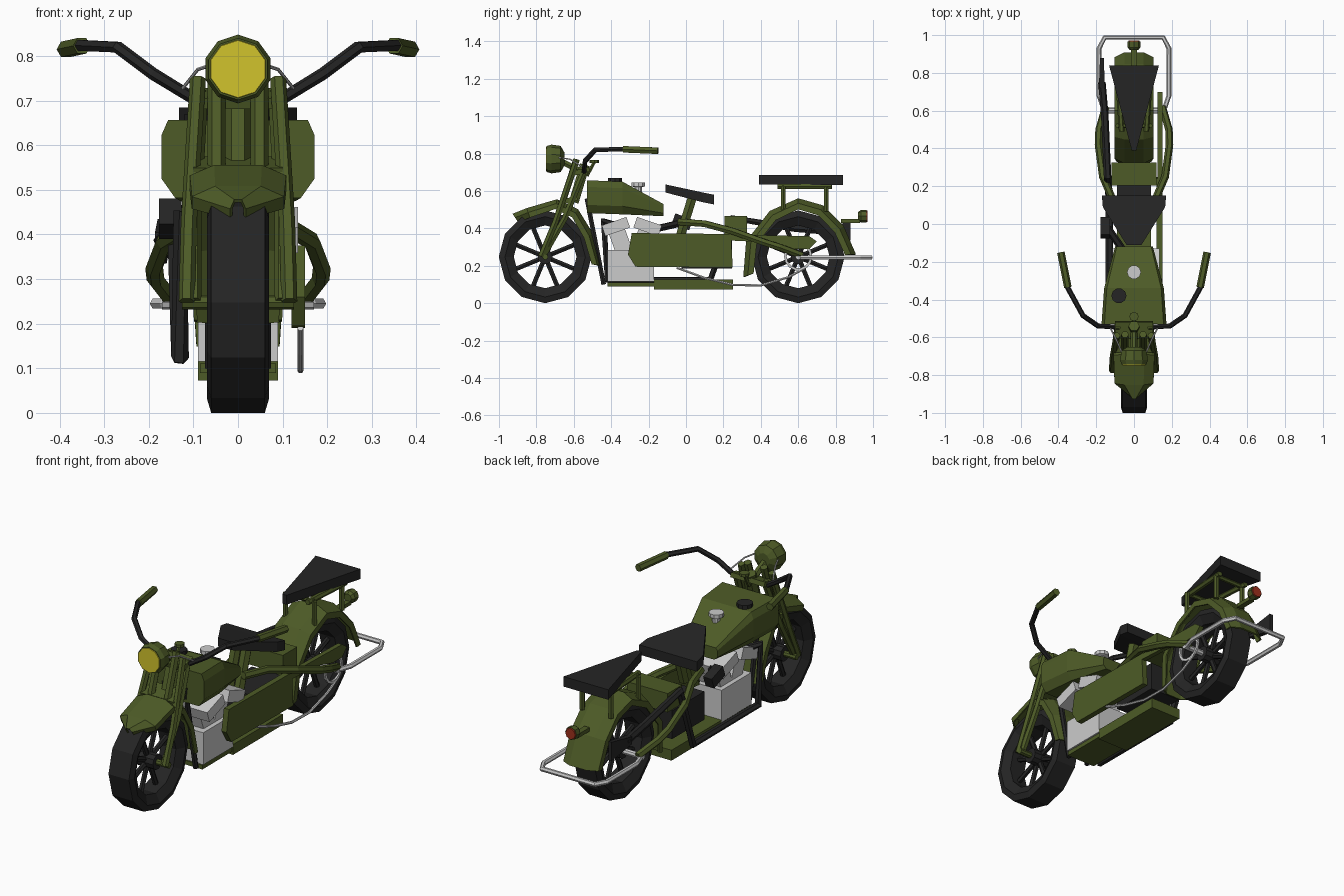
import bpy, bmesh
from math import sin, cos, pi, radians
from mathutils import Vector, Matrix

if "Cube" in bpy.data.objects:
    bpy.data.objects.remove(bpy.data.objects["Cube"])


def material(name, rgb):
    m = bpy.data.materials.new(name)
    m.diffuse_color = (*rgb, 1)
    m.use_nodes = True
    m.node_tree.nodes["Principled BSDF"].inputs["Base Color"].default_value = m.diffuse_color
    return m


GREEN = material("olive_paint", (0.075, 0.105, 0.02))
DARK = material("black", (0.018, 0.018, 0.018))
YELLOW = material("lamp_yellow", (0.64, 0.55, 0.025))
RED = material("lamp_red", (0.35, 0.03, 0.012))


def finish(name, bm, mat):
    bmesh.ops.recalc_face_normals(bm, faces=bm.faces)
    me = bpy.data.meshes.new(name)
    bm.to_mesh(me)
    bm.free()
    ob = bpy.data.objects.new(name, me)
    bpy.context.collection.objects.link(ob)
    if mat:
        me.materials.append(mat)
    return ob


def loft(name, rings, mat=None, closed=True, caps=True, loop=False):
    """Skin a sequence of equal-length point rings."""
    bm = bmesh.new()
    vs = [[bm.verts.new(p) for p in r] for r in rings]
    n = len(rings[0])
    for a, b in zip(vs, vs[1:] + (vs[:1] if loop else [])):
        for i in range(n if closed else n - 1):
            j = (i + 1) % n
            bm.faces.new((a[i], a[j], b[j], b[i]))
    if closed and caps and not loop:
        bm.faces.new(vs[0])
        bm.faces.new(vs[-1])
    return finish(name, bm, mat)


def lathe(name, c, profile, axis, sides, mat=None, loop=False, start=0.0):
    """Turn (offset, radius) pairs around an axis through c."""
    def pt(t, r, a):
        u, v = r * cos(a), r * sin(a)
        d = {'X': (t, u, v), 'Y': (u, t, v), 'Z': (u, v, t)}[axis]
        return Vector(c) + Vector(d)
    rings = [[pt(t, r, start + 2 * pi * i / sides) for i in range(sides)] for t, r in profile]
    return loft(name, rings, mat, loop=loop)


def box(name, c, size, mat=None, tilt=0):
    bm = bmesh.new()
    bmesh.ops.create_cube(bm, size=1, matrix=Matrix.Translation(c)
                          @ Matrix.Rotation(radians(tilt), 4, 'X') @ Matrix.Diagonal((*size, 1)))
    return finish(name, bm, mat)


def tube(name, path, r, mat=None, mirror=False, res=1):
    cu = bpy.data.curves.new(name, 'CURVE')
    cu.dimensions = '3D'
    cu.bevel_depth, cu.bevel_resolution, cu.use_fill_caps = r, res, True
    for s in ((1, -1) if mirror else (1,)):
        sp = cu.splines.new('POLY')
        sp.points.add(len(path) - 1)
        sp.use_smooth = False
        for p, q in zip(sp.points, path):
            p.co = (s * q[0], q[1], q[2], 1)
    if mat:
        cu.materials.append(mat)
    ob = bpy.data.objects.new(name, cu)
    bpy.context.collection.objects.link(ob)
    return ob


def slab(name, sections, mat, inset=1.0):
    """Symmetric body from (y, half_width, z_bottom, z_top); inset narrows top and bottom."""
    rings = []
    for y, w, b, t in sections:
        h = t - b
        half = [(w * inset, b), (w, b + .25 * h), (w, t - .2 * h), (w * (1 + inset) / 2, t)]
        rings.append([(x, y, z) for x, z in half] + [(-x, y, z) for x, z in reversed(half)])
    return loft(name, rings, mat)


def plate(name, pts, x0, x1, mat=None):
    return loft(name, [[(x, y, z) for y, z in pts] for x in (x0, x1)], mat)


def fender(name, cy, pts, drop, mat):
    rings = []
    for y, z, w in pts:
        d = Vector((0, cy - y, .25 - z)).normalized() * drop
        rings.append([Vector((x, y, z)) + d * k for x, k in
                      ((-w, 1), (-w, .45), (-w * .5, 0), (w * .5, 0), (w, .45), (w, 1))])
    ob = loft(name, rings, mat, closed=False)
    mod = ob.modifiers.new("thickness", 'SOLIDIFY')
    mod.thickness, mod.offset = .008, 0


# wheels
for tag, cy in (("front", -.753), ("rear", .6)):
    c = (0, cy, .248)
    lathe(tag + "_tyre", c, [(-.045, .168), (-.07, .215), (-.06, .248), (.06, .248),
                             (.07, .215), (.045, .168)], 'X', 12, DARK, loop=True)
    lathe(tag + "_hub", c, [(-.055, .04), (.055, .04)], 'X', 10, DARK)
    for i in range(8):
        a = 2 * pi * (i + .5) / 8
        tube(f"{tag}_spoke_{i}", [c, (0, cy + .18 * cos(a), .248 + .18 * sin(a))], .014, DARK)
    w = .125 if tag == "front" else .17
    lathe(tag + "_axle", c, [(-w, .016), (w, .016)], 'X', 8, GREEN if w < .15 else None)

# mudguards
fender("front_fender", -.753, [(-.925, .475, .015), (-.85, .505, .1), (-.69, .552, .105),
       (-.58, .5, .1), (-.5, .37, .1), (-.455, .2, .095)], .05, GREEN)
fender("rear_fender", .6, [(.31, .14, .09), (.325, .33, .1), (.45, .49, .1), (.6, .557, .1),
       (.73, .52, .1), (.84, .41, .1), (.905, .26, .1)], .055, GREEN)

# front fork
tube("fork_front_leg", [(.115, -.775, .25), (.11, -.70, .43), (.09, -.59, .75)], .018, GREEN, True)
tube("fork_rear_leg", [(.1, -.765, .25), (.1, -.65, .45), (.085, -.54, .72)], .018, GREEN, True)
tube("fork_spring", [(.048, -.66, .54), (.048, -.585, .77)], .02, GREEN, True)
tube("steering_stem", [(0, -.6, .54), (0, -.54, .74)], .03, GREEN)
box("upper_yoke", (0, -.56, .705), (.2, .09, .025), GREEN, 15)
box("lower_yoke", (0, -.63, .55), (.2, .1, .025), GREEN, 15)
tube("lamp_bracket", [(0, -.67, .76), (0, -.57, .71)], .018, GREEN)

# headlight
lathe("headlight", (0, -.65, .771), [(-.095, .069), (-.07, .077), (-.02, .07), (0, .035)], 'Y', 10, GREEN, start=pi / 10)
lathe("headlight_lens", (0, -.742, .771), [(-.006, .064), (0, .066)], 'Y', 10, YELLOW, start=pi / 10)

# handlebar, grips, cables
half = [(.1, -.545, .705), (.19, -.54, .76), (.27, -.485, .82), (.355, -.33, .824)]
tube("handlebar", [(-x, y, z) for x, y, z in reversed(half)] + half, .014, DARK)
tube("grip", [(.35, -.335, .823), (.387, -.15, .815)], .02, GREEN, True)
tube("cable", [(.06, -.69, .78), (.09, -.62, .77), (.13, -.54, .72)], .004, None, True)
tube("damper_post", [(0, -.53, .68), (0, -.49, .755)], .01, GREEN)
lathe("damper_knob", (0, -.49, .75), [(0, .025), (.015, .025)], 'Z', 8, GREEN)

# tank and caps
slab("fuel_tank", [(-.53, .172, .482, .657), (-.34, .158, .475, .65), (-.12, .1, .465, .53)], GREEN, .82)
lathe("oil_cap", (-.08, -.38, .64), [(0, .04), (.03, .04)], 'Z', 10, DARK)
lathe("fuel_cap", (0, -.255, .59), [(0, .02), (.03, .02), (.035, .037), (.055, .037)], 'Z', 10)

# seats and supports
slab("rider_seat", [(-.11, .04, .592, .635), (.09, .165, .54, .592), (.15, .17, .528, .58)], DARK)
slab("pillion_seat", [(.39, .012, .635, .685), (.84, .132, .632, .685)], DARK)
tube("seat_post", [(.03, -.03, .36), (.03, .035, .57)], .028, GREEN, True)
tube("rack_rail", [(.065, .49, .624), (.085, .78, .624)], .015, GREEN, True)
for y in (.52, .75):
    tube("rack_post", [(.085, y, .49), (.085, y, .624)], .014, GREEN, True)
    tube("rack_cross", [(-.085, y, .622), (.085, y, .622)], .012, GREEN)

# frame
tube("down_tube", [(.06, -.53, .56), (.06, -.44, .1)], .014, DARK, True)
tube("rear_stay", [(.06, -.04, .435), (.1, .1, .425), (.165, .25, .385), (.188, .42, .325),
                   (.185, .5, .3), (.15, .62, .255)], .02, GREEN, True)
box("skid_plate", (0, .04, .1), (.18, .42, .055), GREEN)
box("front_skid", (0, -.29, .1), (.17, .26, .022), GREEN)
box("tool_box", (0, .265, .415), (.24, .12, .1), GREEN)

# engine
box("crankcase", (0, -.295, .2), (.18, .25, .17))
box("gearbox", (0, .11, .26), (.18, .27, .15), DARK)
for tag, y, s in (("front", -.375, 1), ("rear", -.205, -1)):
    box(tag + "_cylinder", (0, y + .025 * s, .33), (.13, .09, .16), None, 20 * s)
    box(tag + "_cylinder_head", (.01, y, .41), (.25, .14, .06), None, 19 * s)
box("air_cleaner", (-.152, -.02, .435), (.05, .1, .06), DARK, -20)
tube("intake", [(-.14, -.02, .43), (-.05, -.15, .4)], .02, DARK)

# exhaust with flared tail
tube("exhaust", [(-.08, -.39, .42), (-.13, -.44, .44), (-.13, -.42, .125), (-.13, .13, .125),
                 (-.14, .25, .455), (-.155, .58, .4), (-.17, .75, .385)], .02, DARK)
loft("exhaust_tail", [[(-.17 + a * w, y, .385 + b * h) for a, b in ((-1, -1), (1, -1), (1, 1), (-1, 1))]
                      for y, w, h in ((.72, .016, .02), (.88, .01, .05))], DARK)

# primary cover, chain guard, chain
plate("chain_cover", [(-.31, .26), (-.29, .375), (.24, .37), (.25, .19), (-.27, .195)], .12, .15, GREEN)
plate("chain_guard", [(.23, .368), (.66, .358), (.7, .33), (.66, .29), (.58, .29), (.45, .325),
                      (.24, .335)], .125, .15, GREEN)
tube("chain", [(.14, -.05, .19), (.14, .1, .135), (.14, .25, .098), (.14, .4, .095),
               (.14, .55, .14), (.14, .64, .19)], .007)
lathe("sprocket", (.14, .6, .25), [(-.005, .062), (-.005, .076), (.005, .076), (.005, .062)],
      'X', 14, loop=True)

# rear guard loop and tail light
side = [(.14, .6, .245), (.165, .62, .245), (.185, .68, .245), (.185, .93, .245), (.155, .987, .245)]
tube("rear_guard_loop", side + [(-x, y, z) for x, y, z in reversed(side)], .013)
box("tail_bracket", (0, .88, .44), (.03, .1, .02), GREEN)
lathe("tail_light", (0, .92, .465), [(0, .022), (.015, .034), (.045, .034)], 'Y', 8, GREEN)
lathe("tail_lens", (0, .963, .465), [(0, .031), (.008, .029)], 'Y', 8, RED)

# turn the tubes into meshes
curves = [o for o in bpy.context.scene.objects if o.type == 'CURVE']
for o in curves:
    o.select_set(True)
bpy.context.view_layer.objects.active = curves[0]
bpy.ops.object.convert(target='MESH')
